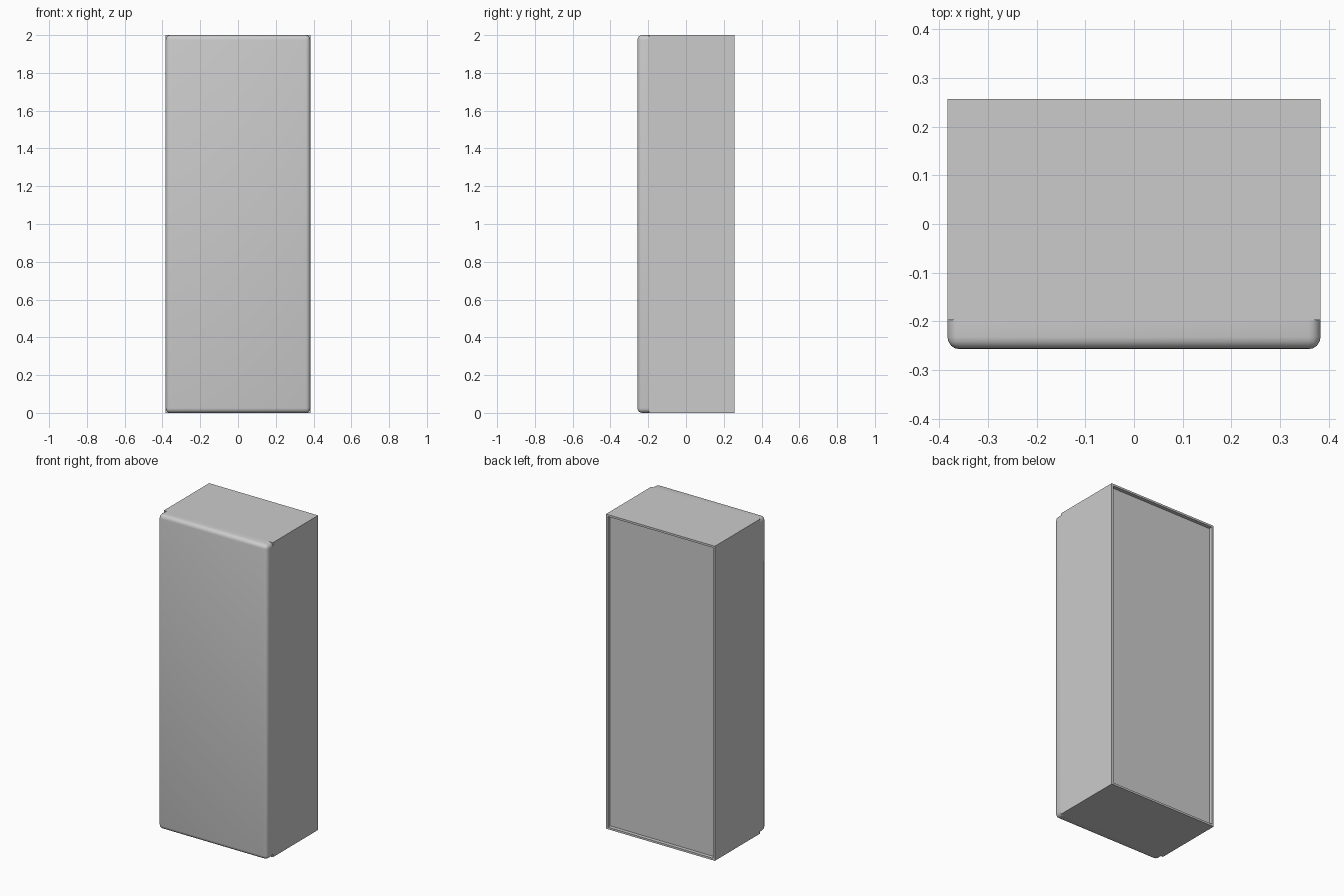
import bpy, bmesh

if "Cube" in bpy.data.objects:
    bpy.data.objects.remove(bpy.data.objects["Cube"])

W, D, H = 0.383, 0.257, 2.0   # half width, half depth, height
SEAM = -0.197                 # plane where door meets cabinet


def box(name, y0, y1):
    bm = bmesh.new()
    bmesh.ops.create_cube(bm, size=1)
    for v in bm.verts:
        v.co.x *= 2 * W
        v.co.y = y0 if v.co.y < 0 else y1
        v.co.z = (v.co.z + 0.5) * H
    bm.normal_update()
    return name, bm


def finish(name, bm):
    bm.normal_update()
    me = bpy.data.meshes.new(name)
    bm.to_mesh(me)
    bm.free()
    ob = bpy.data.objects.new(name, me)
    bpy.context.collection.objects.link(ob)
    return ob


# Cabinet: sharp box with a shallow recessed back panel inside a thin rim
name, bm = box("cabinet", SEAM, D)
back = max(bm.faces, key=lambda f: f.calc_center_median().y)
bmesh.ops.inset_region(bm, faces=[back], thickness=0.018)
panel = bmesh.ops.extrude_face_region(bm, geom=[back])
bmesh.ops.translate(bm, vec=(0, -0.023, 0),
                    verts=[g for g in panel["geom"] if isinstance(g, bmesh.types.BMVert)])
bmesh.ops.delete(bm, geom=[back] if back.is_valid else [], context='FACES')
finish(name, bm)

# Door: slab rounded on every edge except those around its flat rear face
name, bm = box("door", -D, SEAM)
edges = [e for e in bm.edges if min(v.co.y for v in e.verts) < SEAM - 0.01]
bmesh.ops.bevel(bm, geom=edges, offset=0.025, segments=4, profile=0.5,
                affect='EDGES', clamp_overlap=True)
door = finish(name, bm)
bpy.context.view_layer.objects.active = door
door.select_set(True)
bpy.ops.object.shade_smooth_by_angle()
